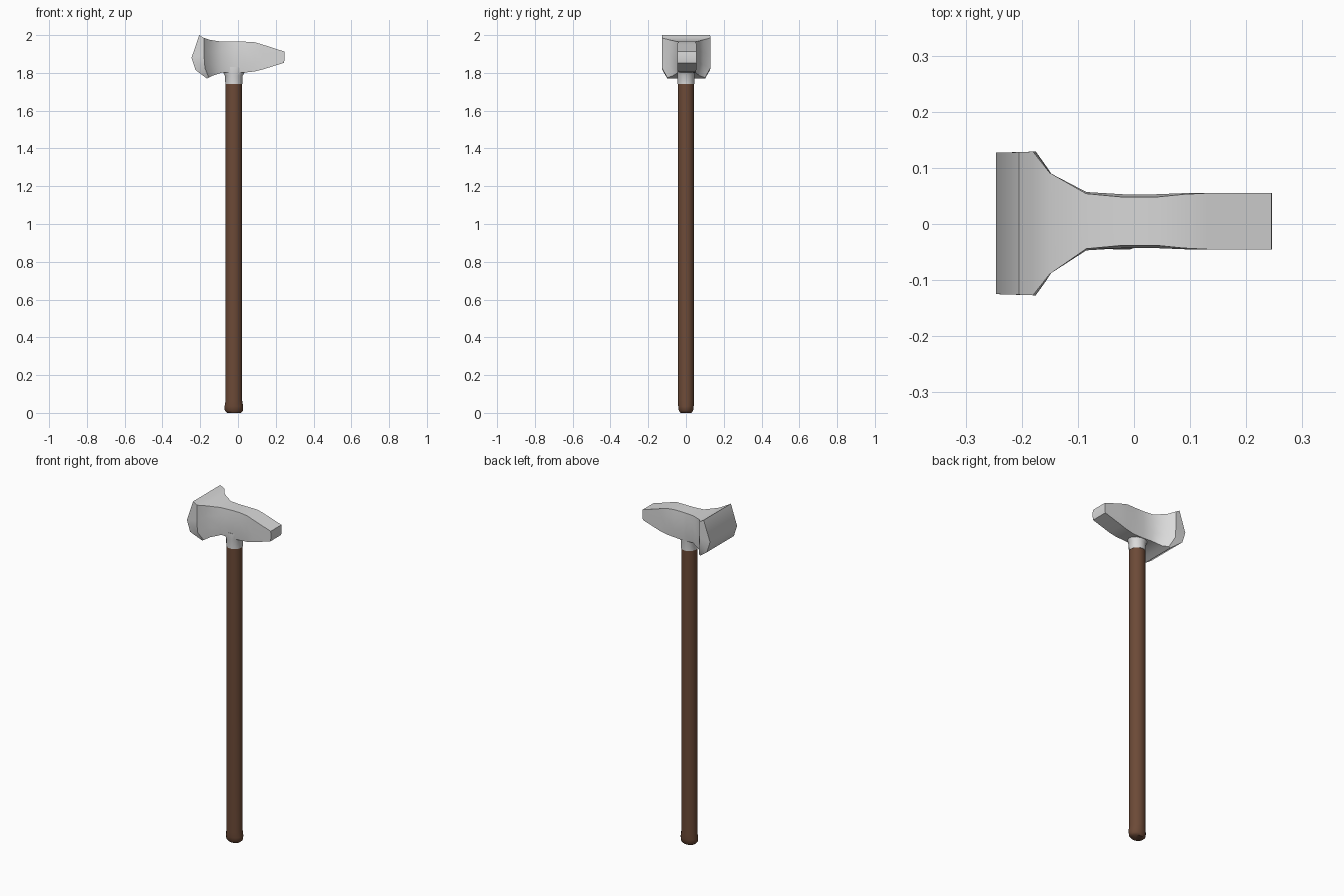
import bpy, bmesh, math

old = bpy.data.objects.get("Cube")
if old:
    bpy.data.objects.remove(old, do_unlink=True)


def material(name, rgb):
    m = bpy.data.materials.new(name)
    m.use_nodes = True
    m.diffuse_color = (*rgb, 1)
    m.node_tree.nodes["Principled BSDF"].inputs["Base Color"].default_value = (*rgb, 1)
    return m


def loft(name, rings, mat, angle):
    """Skin equal-length closed rings and cap both ends."""
    bm = bmesh.new()
    rows = [[bm.verts.new(p) for p in ring] for ring in rings]
    n = len(rows[0])
    for a, b in zip(rows, rows[1:]):
        for i in range(n):
            bm.faces.new((a[i], a[(i + 1) % n], b[(i + 1) % n], b[i]))
    for row in (rows[0], rows[-1]):
        for i in range(n // 2 - 1):
            bm.faces.new((row[i], row[i + 1], row[n - 2 - i], row[n - 1 - i]))
    bmesh.ops.recalc_face_normals(bm, faces=bm.faces)
    mesh = bpy.data.meshes.new(name)
    bm.to_mesh(mesh)
    bm.free()
    mesh.materials.append(mat)
    obj = bpy.data.objects.new(name, mesh)
    bpy.context.collection.objects.link(obj)
    bpy.ops.object.select_all(action="DESELECT")
    obj.select_set(True)
    bpy.context.view_layer.objects.active = obj
    bpy.ops.object.shade_smooth_by_angle(angle=math.radians(angle))
    return obj


steel = material("pale steel", (0.7, 0.7, 0.7))
wood = material("brown wood", (0.15, 0.068, 0.038))

# Head: each section lists (x, z, half width) from top to bottom
sections = [
    [(-.205, 2.0, .127), (-.246, 1.88, .126), (-.225, 1.815, .126), (-.165, 1.77, .1)],
    [(-.18, 1.985, .128), (-.18, 1.89, .128), (-.175, 1.825, .128), (-.155, 1.775, .1)],
    [(-.15, 1.975, .09), (-.15, 1.91, .09), (-.15, 1.845, .09), (-.135, 1.785, .07)],
    [(-.085, 1.965, .049), (-.085, 1.92, .052), (-.085, 1.85, .052), (-.08, 1.803, .045)],
    [(-.02, 1.965, .043), (-.02, 1.92, .048), (-.02, 1.85, .048), (-.02, 1.8, .045)],
    [(.04, 1.965, .043), (.04, 1.92, .048), (.04, 1.85, .048), (.04, 1.802, .043)],
    [(.09, 1.962, .048), (.09, 1.92, .05), (.09, 1.85, .05), (.09, 1.808, .047)],
    [(.13, 1.95, .05), (.13, 1.92, .05), (.13, 1.86, .05), (.13, 1.818, .05)],
    [(.245, 1.913, .05), (.246, 1.895, .05), (.246, 1.87, .05), (.243, 1.853, .05)],
]
rings = []
for s in sections:
    cy = .005 if s[0][0] > -.1 else .001
    rings.append([(x, cy - w, z) for x, z, w in s]
                 + [(x, cy + w, z) for x, z, w in reversed(s)])
loft("hammer_head", rings, steel, 40)


def turned(levels, sides=14):
    """Elliptical rings from (z, x radius, y radius) about the shaft axis."""
    return [[(-.022 + rx * math.cos(t), ry * math.sin(t), z)
             for t in (2 * math.pi * i / sides for i in range(sides))]
            for z, rx, ry in levels]


# Socket flares softly into the underside of the head
loft("socket", turned([(1.74, .045, .045), (1.785, .047, .045),
                       (1.805, .058, .047), (1.83, .075, .045)]), steel, 50)

# Handle with a swollen butt
loft("handle", turned([(0, .036, .03), (.012, .048, .039), (.035, .049, .042),
                       (.065, .044, .043), (1.742, .044, .043)]), wood, 50)
